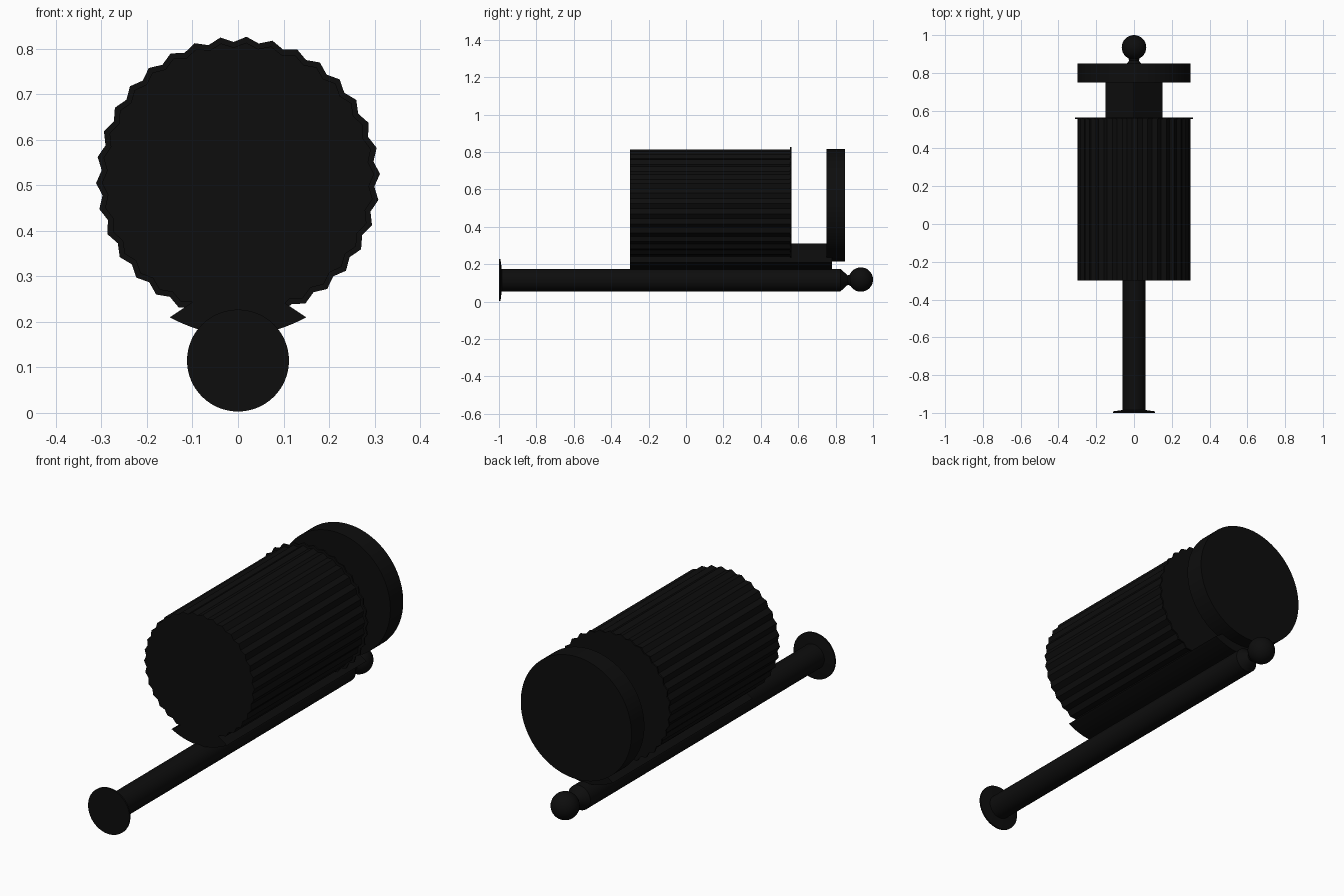
import bpy, bmesh
from math import sin, cos, pi

cube = bpy.data.objects.get("Cube")
if cube:
    bpy.data.objects.remove(cube)

black = bpy.data.materials.new("matte black")
black.use_nodes = True
colour = (0.004, 0.004, 0.004, 1)
black.diffuse_color = colour
black.node_tree.nodes["Principled BSDF"].inputs["Base Color"].default_value = colour

DRUM_Z = 0.515
ROD_Z = 0.115
TEETH = 34


def add_object(name, bm, smooth=True):
    bmesh.ops.recalc_face_normals(bm, faces=bm.faces)
    mesh = bpy.data.meshes.new(name)
    bm.to_mesh(mesh)
    bm.free()
    obj = bpy.data.objects.new(name, mesh)
    bpy.context.collection.objects.link(obj)
    mesh.materials.append(black)
    if smooth:
        bpy.ops.object.select_all(action='DESELECT')
        obj.select_set(True)
        bpy.context.view_layer.objects.active = obj
        bpy.ops.object.shade_smooth_by_angle(angle=pi / 6)
    return obj


def prism(name, outline, y0, y1, smooth=True):
    """Extrude an x-z outline along y."""
    bm = bmesh.new()
    rings = [[bm.verts.new((x, y, z)) for x, z in outline] for y in (y0, y1)]
    n = len(outline)
    for ring in rings:
        bm.faces.new(ring)
    for i in range(n):
        j = (i + 1) % n
        bm.faces.new((rings[0][i], rings[0][j], rings[1][j], rings[1][i]))
    return add_object(name, bm, smooth)


def lathe(name, profile, z, sides=48):
    """Turn (radius, y) points around a lengthwise axis, with closed ends."""
    bm = bmesh.new()
    rings = [[bm.verts.new((r * cos(2 * pi * i / sides), y,
                            z + r * sin(2 * pi * i / sides)))
              for i in range(sides)] for r, y in profile]
    for a, b in zip(rings, rings[1:]):
        for i in range(sides):
            j = (i + 1) % sides
            bm.faces.new((a[i], a[j], b[j], b[i]))
    bm.faces.new(rings[0])
    bm.faces.new(rings[-1])
    return add_object(name, bm)


def toothed(peak, valley):
    points = []
    for i in range(TEETH * 2):
        a = pi * i / TEETH + pi / 2 - 0.06
        r = valley if i % 2 else peak
        points.append((r * cos(a), DRUM_Z + r * sin(a)))
    return points


# Fluted drum and its slightly wider toothed lip
prism("fluted_drum", toothed(0.299, 0.288), -0.3, 0.56, smooth=False)
prism("drum_lip", toothed(0.312, 0.3), 0.557, 0.565, smooth=False)

# Plain round end plate
lathe("end_plate", [(0.3, 0.75), (0.3, 0.85)], DRUM_Z, 96)

# Wedge saddle with a curved underside
underside = [(x / 10 * 0.15, 0.17 + 0.04 * (x / 10) ** 2) for x in range(-10, 11)]
prism("saddle", underside + [(0, 0.31)], -0.3, 0.78)

# Rod with a chamfered neck at the back
lathe("rod", [(0.06, -0.99), (0.06, 0.825), (0.052, 0.835),
              (0.025, 0.865), (0.035, 0.89)], ROD_Z)

# Thin foot disc and ball knob
lathe("foot_disc", [(0.112, -1), (0.112, -0.992), (0.06, -0.985)], ROD_Z, 64)
bm = bmesh.new()
bmesh.ops.create_uvsphere(bm, u_segments=32, v_segments=20, radius=0.065)
bmesh.ops.translate(bm, verts=bm.verts, vec=(0, 0.935, ROD_Z + 0.003))
add_object("ball_knob", bm)
